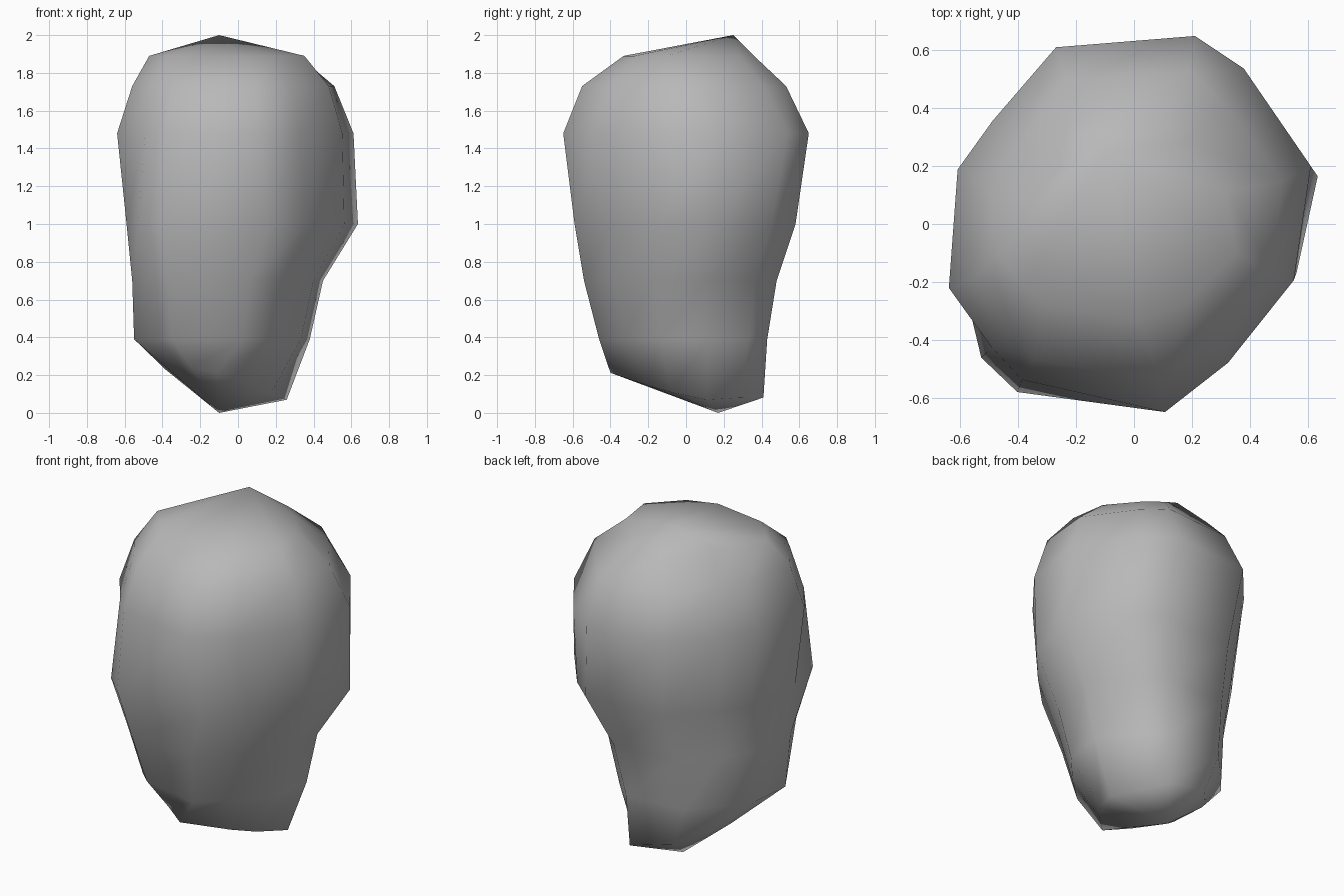
import bpy, bmesh

if "Cube" in bpy.data.objects:
    bpy.data.objects.remove(bpy.data.objects["Cube"])

# plan outline (normalised), counter-clockwise from the back
OUTLINE = [(0.40, 1), (-0.39, 0.94), (-0.75, 0.55), (-0.95, 0.29), (-1, -0.34),
           (-0.84, -0.73), (-0.65, -0.92), (0.23, -1), (0.55, -0.69),
           (0.9, -0.28), (1, 0.29), (0.64, 0.78)]
# height, x min, x max, y min, y max, then fullness of the
# front-left, front-right, back-right and back-left corners
LEVELS = [(0.145, -0.40, 0.30, -0.40, 0.41, 0.86, 0.72, 0.88, 1.0),
          (0.39, -0.55, 0.38, -0.46, 0.43, 0.88, 1.0, 1.0, 1.0),
          (0.70, -0.56, 0.45, -0.54, 0.48, 0.97, 1.0, 1.0, 1.0),
          (1.00, -0.59, 0.635, -0.59, 0.58, 1.07, 0.98, 1.0, 1.0),
          (1.48, -0.64, 0.575, -0.65, 0.65, 0.9, 1.07, 1.06, 1.0),
          (1.73, -0.56, 0.51, -0.55, 0.53, 0.92, 1.05, 1.0, 0.94),
          (1.89, -0.47, 0.32, -0.33, 0.36, 0.92, 1.2, 1.0, 0.78)]
CORNER = {5: 0, 6: 0, 8: 1, 9: 1, 10: 2, 11: 2, 2: 3, 3: 3}

bm = bmesh.new()
rings = []
for i, (z, x0, x1, y0, y1, *full) in enumerate(LEVELS):
    ring = []
    for j, (u, v) in enumerate(OUTLINE):
        k = full[CORNER[j]] if j in CORNER else 1
        x = (x0 + x1) / 2 + u * k * (x1 - x0) / 2
        y = (y0 + y1) / 2 + v * k * (y1 - y0) / 2
        if i == 0:                      # slanted underside, front point to the left
            x -= 0.14 if j == 7 else 0
            z = LEVELS[0][0] - 0.25 * x - 0.1 * y
        ring.append(bm.verts.new((x, y, z)))
    rings.append(ring)

# sides
n = len(OUTLINE)
for a, b in zip(rings, rings[1:]):
    for j in range(n):
        k = (j + 1) % n
        bm.faces.new((a[j], a[k], b[k], b[j]))
# pointed top and bottom
for ring, tip in ((rings[0], (-0.1, 0.17, 0)), (rings[-1], (-0.1, 0.25, 2))):
    t = bm.verts.new(tip)
    for j in range(n):
        bm.faces.new((ring[j], ring[(j + 1) % n], t))
bmesh.ops.recalc_face_normals(bm, faces=bm.faces)
for f in bm.faces:
    f.smooth = True

mesh = bpy.data.meshes.new("rock")
bm.to_mesh(mesh)
bm.free()
rock = bpy.data.objects.new("rock", mesh)
bpy.context.collection.objects.link(rock)

grey = bpy.data.materials.new("stone grey")
grey.diffuse_color = (0.48, 0.48, 0.48, 1)
grey.use_nodes = True
grey.node_tree.nodes["Principled BSDF"].inputs["Base Color"].default_value = grey.diffuse_color
mesh.materials.append(grey)
